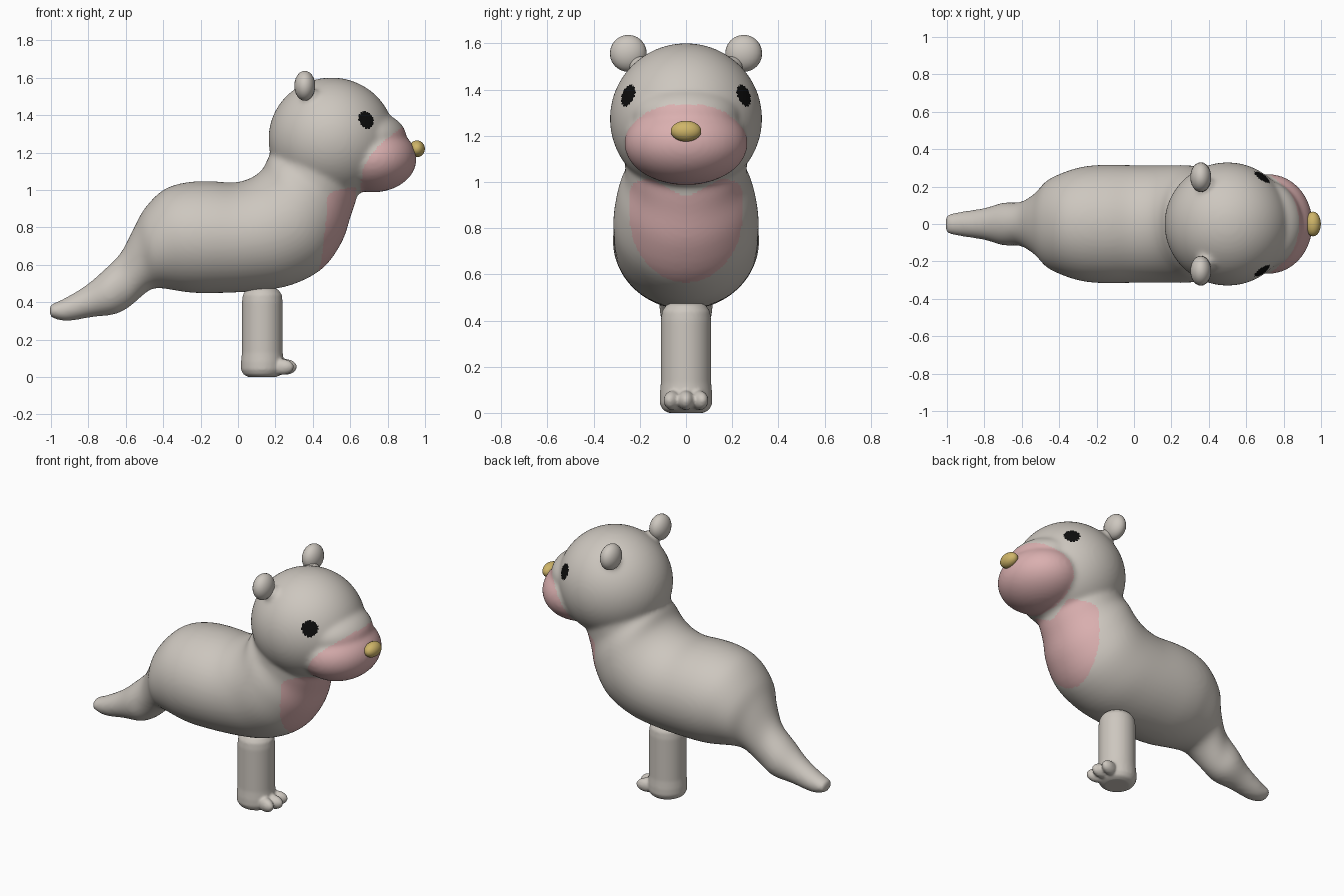
import bpy, bmesh, math
from mathutils import Vector, Matrix

if "Cube" in bpy.data.objects:
    bpy.data.objects.remove(bpy.data.objects["Cube"])


def material(name, rgb):
    m = bpy.data.materials.new(name)
    m.diffuse_color = (*rgb, 1)
    m.use_nodes = True
    m.node_tree.nodes["Principled BSDF"].inputs["Base Color"].default_value = m.diffuse_color
    return m


GREY = material("warm grey", (0.61, 0.57, 0.52))
PINK = material("soft pink", (0.70, 0.43, 0.43))
BLACK = material("black", (0.004, 0.004, 0.004))
GOLD = material("gold", (0.62, 0.46, 0.14))


def ellipsoid(bm, centre, radii, rot_z=0, rot_x=0, seg=40):
    m = (Matrix.Translation(centre) @ Matrix.Rotation(rot_z, 4, 'Z')
         @ Matrix.Rotation(rot_x, 4, 'X') @ Matrix.Diagonal((*radii, 1)))
    bmesh.ops.create_uvsphere(bm, u_segments=seg, v_segments=seg // 2, radius=1, matrix=m)


def skin(bm, rings):
    """Closed tube through equal-length rings of points."""
    loops = [[bm.verts.new(p) for p in r] for r in rings]
    n = len(loops[0])
    faces = [bm.faces.new((a[i], a[(i + 1) % n], b[(i + 1) % n], b[i]))
             for a, b in zip(loops, loops[1:]) for i in range(n)]
    faces += [bm.faces.new(loops[0][::-1]), bm.faces.new(loops[-1])]
    bmesh.ops.recalc_face_normals(bm, faces=faces)


def finish(bm, name, mats, voxel=0, smooth=0):
    """Make an object; optionally fuse its parts into one soft skin."""
    me = bpy.data.meshes.new(name)
    bm.to_mesh(me)
    bm.free()
    ob = bpy.data.objects.new(name, me)
    bpy.context.scene.collection.objects.link(ob)
    if voxel:
        r = ob.modifiers.new("fuse", 'REMESH')
        r.mode, r.voxel_size = 'VOXEL', voxel
        s = ob.modifiers.new("soften", 'SMOOTH')
        s.factor, s.iterations = 0.5, smooth
        bpy.context.view_layer.update()
        dg = bpy.context.evaluated_depsgraph_get()
        baked = bpy.data.meshes.new_from_object(ob.evaluated_get(dg))
        ob.modifiers.clear()
        ob.data = baked
    ob.data.materials.clear()
    for m in mats:
        ob.data.materials.append(m)
    for p in ob.data.polygons:
        p.use_smooth = True
        p.material_index = 0
    return ob


def catmull(a, b, c, d, t):
    return [0.5 * (2 * q + (r - p) * t + (2 * p - 5 * q + 4 * r - s) * t * t
                   + (3 * q - p - 3 * r + s) * t ** 3) for p, q, r, s in zip(a, b, c, d)]


# Tail, trunk and neck sections: upper x, z, lower x, z, half width
SECTIONS = [
    (-1.008, .385, -1.005, .32, .05),
    (-.93, .42, -.92, .298, .066),
    (-.82, .485, -.78, .320, .085),
    (-.73, .56, -.66, .335, .115),
    (-.63, .66, -.58, .375, .118),
    (-.56, .79, -.48, .46, .17),
    (-.50, .90, -.42, .475, .235),
    (-.40, 1.0, -.33, .462, .28),
    (-.28, 1.04, -.26, .452, .307),
    (-.15, 1.047, -.15, .448, .317),
    (-.02, 1.04, .08, .458, .314),
    (.07, 1.065, .28, .49, .314),
    (.13, 1.11, .45, .578, .314),
    (.16, 1.17, .555, .72, .295),
    (.18, 1.2, .603, .86, .265),
    (.19, 1.25, .63, .94, .265),
    (.22, 1.30, .65, 1.02, .26),
]

bm = bmesh.new()
rings = []
last = len(SECTIONS) - 1
for i in range(last):
    pts = [SECTIONS[max(0, min(last, i + k))] for k in (-1, 0, 1, 2)]
    for t in (0, .25, .5, .75) if i < last - 1 else (0, .25, .5, .75, 1):
        tx, tz, bx, bz, w = catmull(*pts, t)
        top, low = Vector((tx, 0, tz)), Vector((bx, 0, bz))
        rings.append([(top + low) / 2 + (top - low) / 2 * math.cos(a) + Vector((0, w * math.sin(a), 0))
                      for a in (math.tau * k / 48 for k in range(48))])
skin(bm, rings)

# Head, muzzle, nose bridge and ear stubs
ellipsoid(bm, (.5, 0, 1.274), (.337, .33, .327), seg=64)
ellipsoid(bm, (.72, 0, 1.167), (.235, .267, .18), seg=64)
ellipsoid(bm, (.68, 0, 1.285), (.22, .24, .14), seg=64)
for s in (-1, 1):
    ellipsoid(bm, (.385, s * .2, 1.5), (.05, .05, .05))
body = finish(bm, "body", [GREY, PINK, BLACK], voxel=0.011, smooth=20)

# Painted muzzle, chest patch and eyes
for p in body.data.polygons:
    x, y, z = p.center
    k = 2 if z < .86 else 6
    h = .295 if z < .86 else .155
    chest = .4 < x < .63 and abs(y / .245) ** k + abs((z - .86) / h) ** k < 1
    muzzle = z > .98 and x > .66 + 2.7 * max(0, z - 1.05) ** 2 and z < 1.345
    eye = (Vector((x, abs(y), z)) - Vector((.69, .257, 1.377))).length < .049
    p.material_index = 2 if eye else 1 if chest or muzzle else 0

# Ears
for s, side in ((-1, "right"), (1, "left")):
    bm = bmesh.new()
    ellipsoid(bm, (.357, s * .25, 1.557), (.056, .08, .08), seg=24)
    finish(bm, side + "_ear", [GREY])

# Nose
bm = bmesh.new()
ellipsoid(bm, (.957, 0, 1.22), (.042, .066, .045), seg=32)
finish(bm, "nose", [GOLD])

# Single leg with three toes
bm = bmesh.new()
PROFILE = [(.075, 0), (.1, .012), (.114, .04), (.114, .08), (.109, .13), (.109, .40),
           (.104, .44), (.085, .468), (.05, .48)]
skin(bm, [[Vector((.13 + r * math.cos(a), r * math.sin(a), z))
           for a in (math.tau * k / 40 for k in range(40))] for r, z in PROFILE])
for y, x, turn in ((-.058, .235, -.3), (0, .25, 0), (.058, .235, .3)):
    ellipsoid(bm, (x, y, .054), (.066, .036, .043), rot_z=turn, seg=24)
finish(bm, "leg", [GREY], voxel=0.008, smooth=5)
